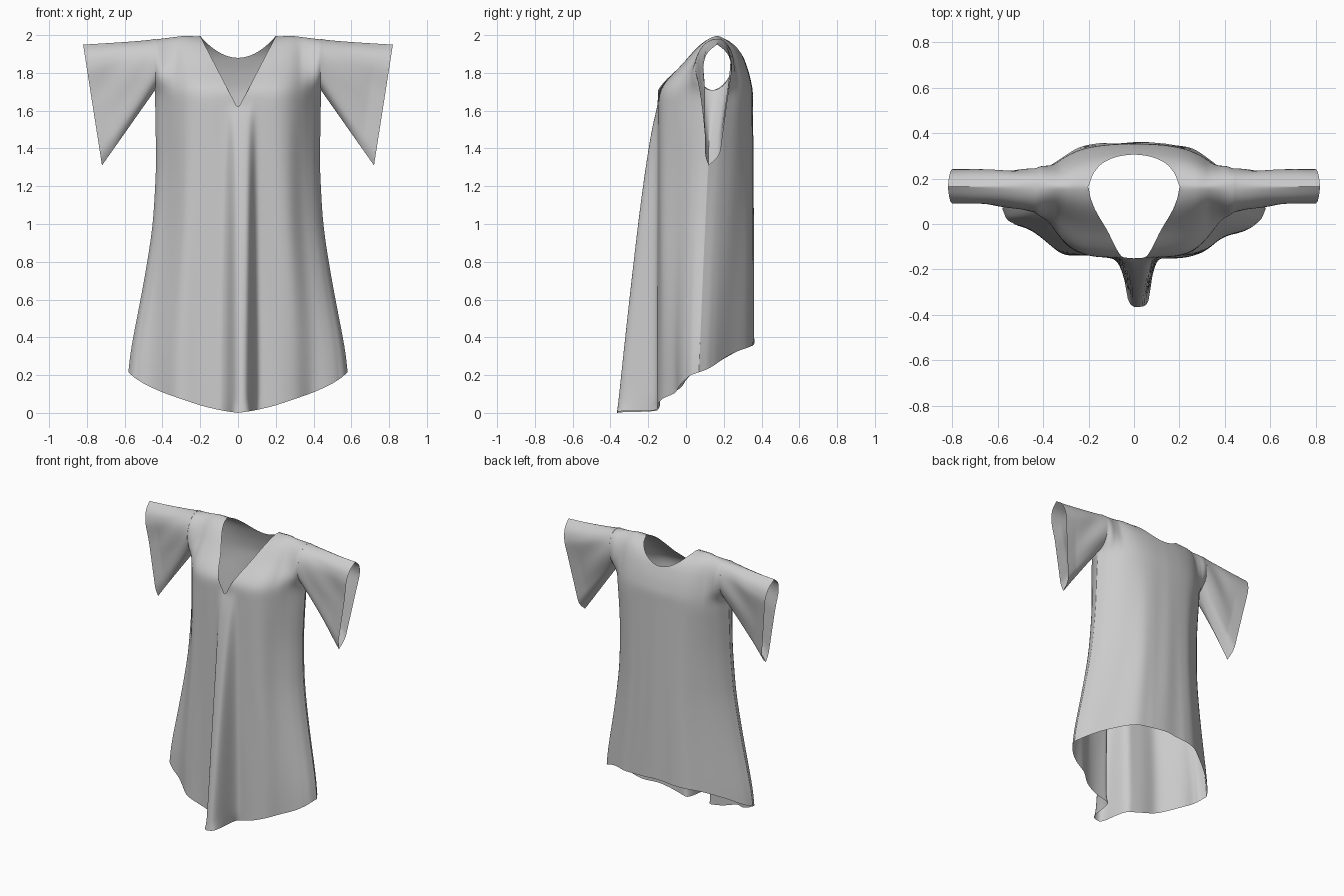
import bpy, bmesh, math

if "Cube" in bpy.data.objects:
    bpy.data.objects.remove(bpy.data.objects["Cube"])

def lerp(a, b, t):
    return a + (b - a) * t

def curve(pts, x):
    """Piecewise linear profile lookup."""
    if x <= pts[0][0]:
        return pts[0][1]
    for (x0, y0), (x1, y1) in zip(pts, pts[1:]):
        if x <= x1:
            return lerp(y0, y1, (x - x0) / (x1 - x0))
    return pts[-1][1]

def soft(pts, x, r, lo, hi):
    """Profile lookup with rounded corners; ends stay exact."""
    r = min(r, x - lo, hi - x)
    if r <= 0:
        return curve(pts, x)
    ws = [(-1, 1), (-.67, 2), (-.33, 3), (0, 4), (.33, 3), (.67, 2), (1, 1)]
    return sum(w * curve(pts, x + o * r) for o, w in ws) / 16

def build(name, sheets, relax):
    """Weld several point grids into one smooth cloth object."""
    bm = bmesh.new()
    for grid, flip in sheets:
        vs = [[bm.verts.new(p) for p in row] for row in grid]
        for a, b in zip(vs, vs[1:]):
            for i in range(len(a) - 1):
                f = (a[i], a[i + 1], b[i + 1], b[i])
                bm.faces.new(f[::-1] if flip else f)
    bmesh.ops.remove_doubles(bm, verts=bm.verts, dist=0.0004)
    bmesh.ops.recalc_face_normals(bm, faces=bm.faces)
    # relax the cloth, keeping open edges in place
    inner = [v for v in bm.verts if not v.is_boundary]
    for _ in range(relax):
        bmesh.ops.smooth_vert(bm, verts=inner, factor=.5, use_axis_x=True,
                              use_axis_y=True, use_axis_z=True)
    me = bpy.data.meshes.new(name)
    bm.to_mesh(me)
    bm.free()
    me.shade_smooth()
    ob = bpy.data.objects.new(name, me)
    bpy.context.collection.objects.link(ob)
    return ob

ARM_X, PIT_Z, SEAM_Y, TOP_Y = .44, 1.71, .14, .165

# half width of the body by height, shoulder line by |x|
WIDTH = [(.15, .58), (.25, .583), (.4, .556), (.6, .516), (.8, .48), (1, .45),
         (1.3, .433), (PIT_Z, ARM_X)]
SHOULDER = [(.2, 1.995), (.28, 2.0), (ARM_X, 1.98)]

# cross-sections (u across, y depth): chest and hem, front and back
FRONT_CHEST = [(0, -.15), (.45, -.145), (.65, -.11), (.82, -.02), (.95, .075), (1, SEAM_Y)]
BACK_CHEST = [(0, .355), (.3, .35), (.55, .33), (.75, .285), (.9, .225), (1, SEAM_Y)]
FRONT_HEM = [(-1, .06), (-.96, 0), (-.8, -.02), (-.66, -.08), (-.55, -.135), (-.35, -.14),
             (-.14, -.15), (-.08, -.2), (-.05, -.34), (.0, -.367), (.08, -.367), (.125, -.34),
             (.133, -.2), (.17, -.15), (.42, -.147), (.55, -.125), (.66, -.05), (.85, -.035),
             (.96, 0), (1, .06)]
BACK_HEM = [(0, .36), (.25, .358), (.45, .335), (.58, .28), (.8, .18), (.94, .12), (1, .06)]

# hem heights and the way the cloth rolls over the shoulder
FRONT_EDGE = [(0, 0), (.15, .012), (.35, .04), (.7, .11), (.9, .165), (1, .215)]
BACK_EDGE = [(0, .37), (.45, .35), (.6, .33), (.8, .285), (1, .215)]
FRONT_ROLL = [(0, 0), (.2, .14), (.4, .35), (.75, .62), (.93, .79), (1, 1)]
BACK_ROLL = [(0, 0), (.33, .11), (.66, .29), (.9, .56), (1, 1)]

def bulge(h):
    return .1 * math.sqrt(max(0, 4 * h * (1 - h)))

def body_sheet(front, cols=200, rows=80):
    chest, hem, edge, roll = ((FRONT_CHEST, FRONT_HEM, FRONT_EDGE, FRONT_ROLL) if front
                              else (BACK_CHEST, BACK_HEM, BACK_EDGE, BACK_ROLL))
    side = -1 if front else 1
    grid = []
    for i in range(cols + 1):
        u = math.sin(math.pi / 2 * (2 * i / cols - 1))
        a = abs(u)
        x_top = a * ARM_X
        y_chest = soft(chest, a, .14, -1, 1)
        z_hem = soft(edge, a, .1, 0, 1)
        line = curve(SHOULDER, x_top)
        # V neck in front, shallow scoop behind
        neck = 1.61 + 1.92 * x_top if front else 1.88 + .115 * (x_top / .2) ** 2
        z_top = min(line, neck)
        t = min(1, max(0, (a - .74) / .26))
        arm = t ** 1.4
        col = []
        for j in range(rows + 1):
            z = lerp(z_hem, z_top, 1 - (1 - j / rows) ** 1.6)
            w = soft(WIDTH, z, .1, 0, 2.2)
            # the centre pleat keeps its width where the body narrows
            n = u * lerp(w / .58, 1, a * a) if front else a
            y_hem = soft(hem, n, .022 if a < .3 else .08, -1, 1)
            k = (max(0, 1.62 - z) / 1.62) ** .75
            y = lerp(y_chest, y_hem, k)
            h = (z - PIT_Z) / (line - PIT_Z)
            if h > 0:
                y = lerp(y, TOP_Y, soft(roll, h, .12, 0, 1)) + side * arm * bulge(h)
            # faint vertical drape in the panels
            y += .003 * math.sin(15 * u + 1.5 * z) * (1 - a ** 4) * min(1, max(0, 1.8 - z))
            col.append((u * w, y, z))
        grid.append(col)
    return grid, not front

build("gown_body", [body_sheet(True), body_sheet(False)], 12)

# cuff opening outline (height fraction, depth)
CUFF_FRONT = [(0, .12), (.08, .1), (.6, .1), (.8, .088), (.93, .105), (1, .165)]
CUFF_BACK = [(0, .12), (.08, .18), (.6, .225), (.8, .245), (.93, .225), (1, .165)]

def sleeve_sheet(front, mirror, stations=40, rows=40):
    side = -1 if front else 1
    cuff = CUFF_FRONT if front else CUFF_BACK
    roll = FRONT_ROLL if front else BACK_ROLL
    grid = []
    for i in range(stations + 1):
        s = i / stations
        col = []
        for j in range(rows + 1):
            h = .5 - .5 * math.cos(math.pi * j / rows)
            z = lerp(lerp(PIT_Z, 1.31, s), lerp(1.98, 1.95, s ** .7), h)
            x = lerp(.438, lerp(.72, .82, h), s)
            y0 = lerp(SEAM_Y, TOP_Y, soft(roll, h, .12, 0, 1)) + side * bulge(h)
            y = lerp(y0, soft(cuff, h, .06, 0, 1), min(1, s * 1.3))
            # soft drag wrinkles near the armpit
            y += .03 * s * (1 - s) ** 2 * math.sin(26 * x + 22 * z) * math.sin(math.pi * h)
            col.append((mirror * x, y, z))
        grid.append(col)
    return grid, (mirror > 0) != front

for name, m in (("sleeve_right", 1), ("sleeve_left", -1)):
    build(name, [sleeve_sheet(True, m), sleeve_sheet(False, m)], 1)
